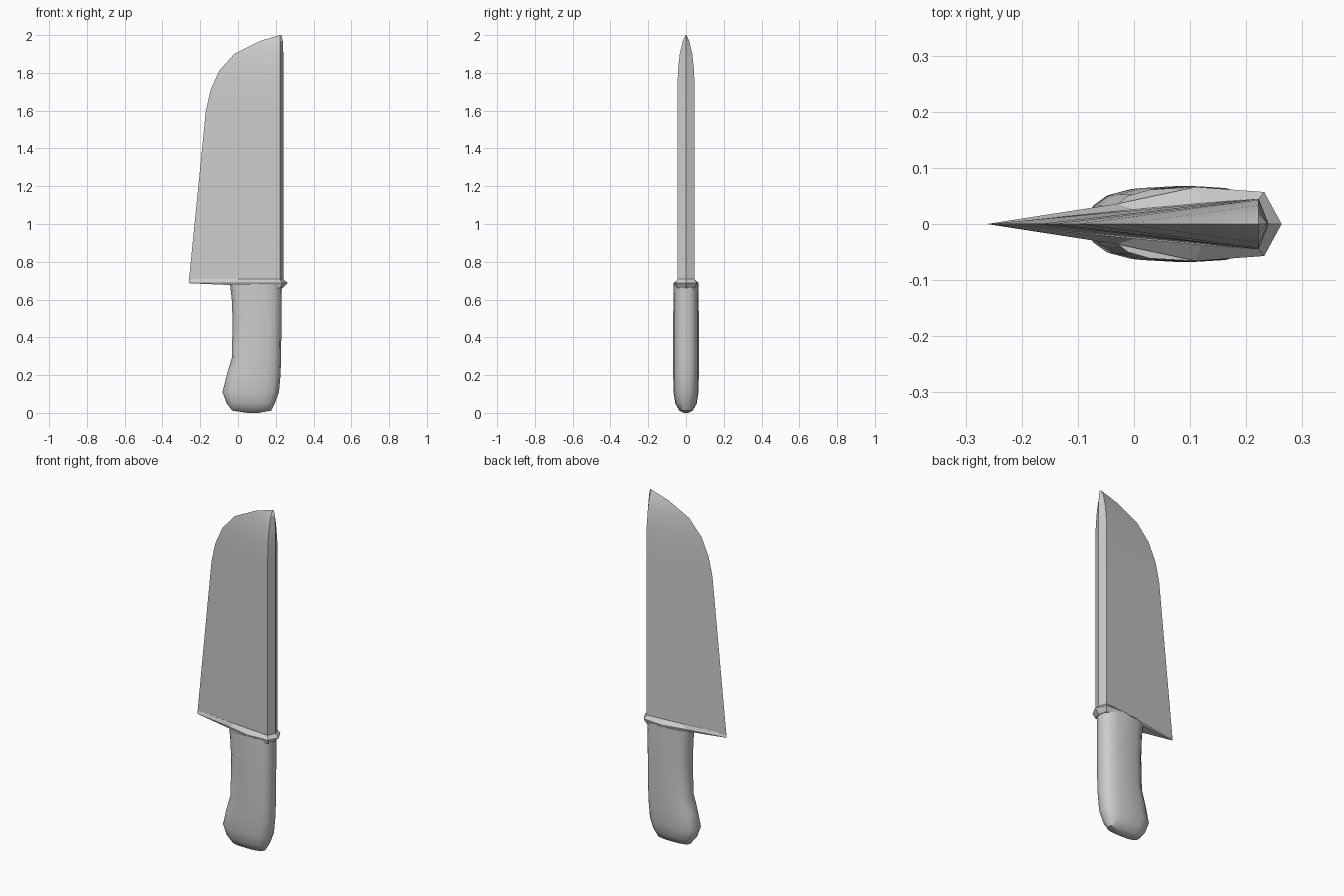
import bpy, bmesh, math

if "Cube" in bpy.data.objects:
    bpy.data.objects.remove(bpy.data.objects["Cube"])


def loft(name, rings, smooth_angle=None):
    """Skin a stack of equal-length point rings and cap both ends."""
    bm = bmesh.new()
    rows = [[bm.verts.new(p) for p in ring] for ring in rings]
    for a, b in zip(rows, rows[1:]):
        n = len(a)
        for i in range(n):
            j = (i + 1) % n
            bm.faces.new((a[i], a[j], b[j], b[i]))
    bm.faces.new(rows[0][::-1])
    bm.faces.new(rows[-1])
    bmesh.ops.remove_doubles(bm, verts=bm.verts, dist=0.0005)
    bmesh.ops.recalc_face_normals(bm, faces=bm.faces)
    mesh = bpy.data.meshes.new(name)
    bm.to_mesh(mesh)
    bm.free()
    obj = bpy.data.objects.new(name, mesh)
    bpy.context.collection.objects.link(obj)
    if smooth_angle:
        bpy.ops.object.select_all(action='DESELECT')
        obj.select_set(True)
        bpy.context.view_layer.objects.active = obj
        bpy.ops.object.shade_smooth_by_angle(angle=math.radians(smooth_angle))
    return obj


def mirrored(half, z):
    """Close a half outline (first and last points on y = 0) across y = 0."""
    pts = half + [(x, -y) for x, y in half[-2:0:-1]]
    return [(x, y, z) for x, y in pts]


# Blade: wedge section, (height, cutting edge x, spine half thickness, ridge x)
blade = [(0.70, -0.26, 0.045, 0.24), (1.60, -0.17, 0.045, 0.24),
         (1.71, -0.145, 0.045, 0.24), (1.81, -0.10, 0.043, 0.24),
         (1.90, -0.02, 0.033, 0.24), (1.97, 0.12, 0.017, 0.237),
         (2.00, 0.222, 0.001, 0.23)]
loft("blade", [mirrored([(e, 0), (0.222, t), (r, 0)], z)
               for z, e, t, r in blade], 20)

# Bolster: flared collar running to a point under the heel of the blade
top = [(-0.255, 0), (0.0, 0.026), (0.12, 0.037), (0.222, 0.045), (0.24, 0)]
mid = [(-0.262, 0), (-0.03, 0.036), (0.11, 0.066), (0.232, 0.057), (0.263, 0)]
low = [(-0.25, 0), (-0.03, 0.034), (0.11, 0.064), (0.225, 0.045), (0.235, 0)]
rings = [mirrored(low, 0.66), mirrored(mid, 0.688), mirrored(top, 0.708)]
# The underside slopes up towards the heel
rings[0] = [(x, y, 0.66 + 0.026 * max(0, min(1, (0.22 - x) / 0.40)))
            for x, y, z in rings[0]]
loft("bolster", rings)

# Handle: rounded section, (height, left x, right x, half thickness)
handle = [(0.0, 0.05, 0.11, 0.012), (0.012, -0.03, 0.175, 0.035),
          (0.05, -0.06, 0.195, 0.057), (0.11, -0.082, 0.217, 0.066),
          (0.20, -0.06, 0.225, 0.068), (0.29, -0.033, 0.228, 0.068),
          (0.48, -0.028, 0.230, 0.068), (0.60, -0.033, 0.231, 0.067),
          (0.68, -0.042, 0.232, 0.065)]


def rounded(z, left, right, t, sides=16):
    ring = []
    for k in range(sides):
        a = 2 * math.pi * k / sides
        c, s = math.cos(a), math.sin(a)
        x = math.copysign(abs(c) ** 0.75, c)
        y = math.copysign(abs(s) ** 0.75, s)
        ring.append(((left + right) / 2 + x * (right - left) / 2, y * t, z))
    return ring


loft("handle", [rounded(*h) for h in handle], 40)
